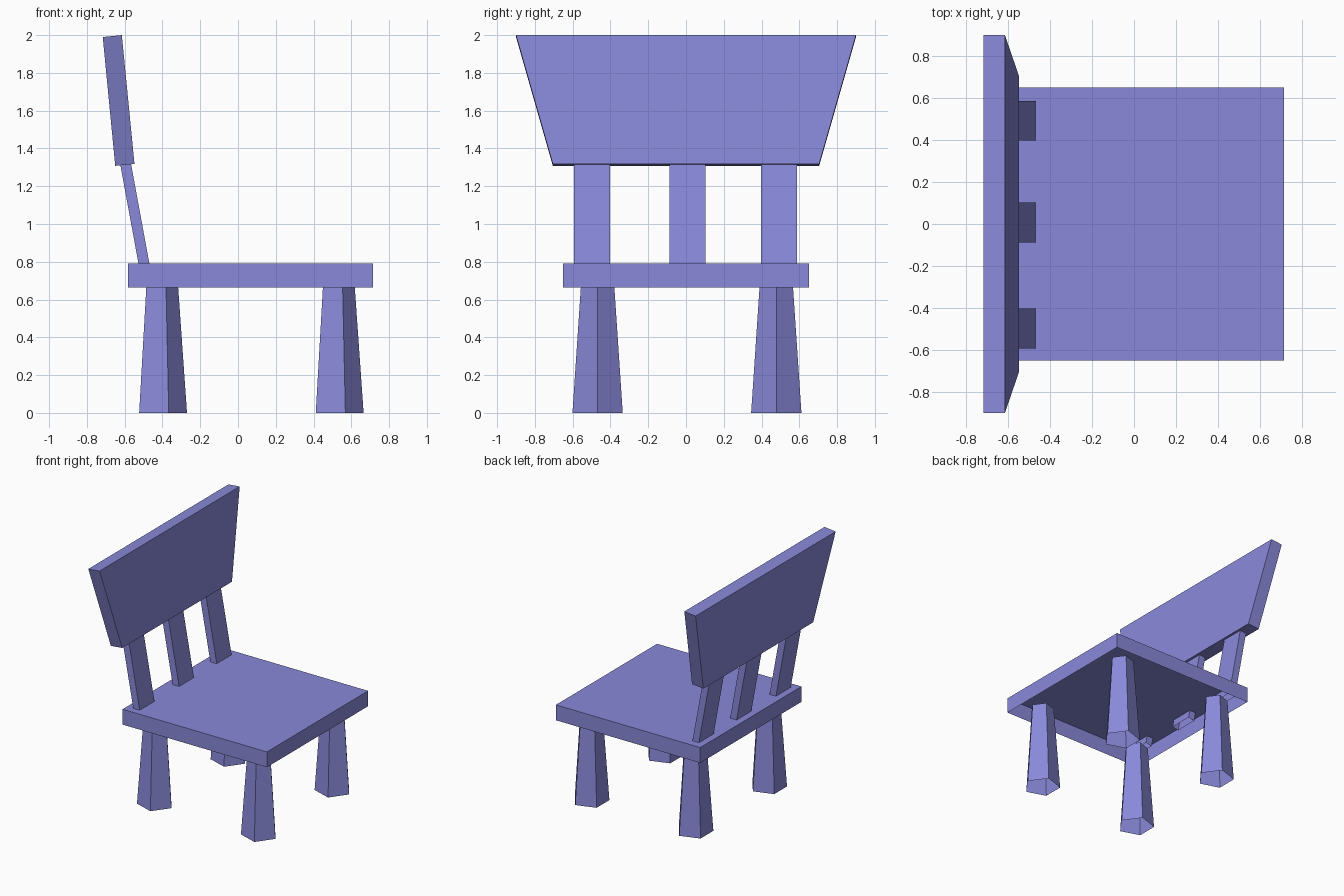
import bpy
from math import cos, sin, tau

if "Cube" in bpy.data.objects:
    bpy.data.objects.remove(bpy.data.objects["Cube"])

paint = bpy.data.materials.new("blue_paint")
paint.diffuse_color = (0.25, 0.25, 0.7, 1)
paint.use_nodes = True
paint.node_tree.nodes["Principled BSDF"].inputs["Base Color"].default_value = paint.diffuse_color


def loft(name, bottom, top, cap_bottom=False, cap_top=False):
    """Join two matching rings of points with side walls and optional caps."""
    n = len(bottom)
    faces = [(i, (i + 1) % n, n + (i + 1) % n, n + i) for i in range(n)]
    if cap_bottom:
        faces.append(tuple(reversed(range(n))))
    if cap_top:
        faces.append(tuple(range(n, 2 * n)))
    mesh = bpy.data.meshes.new(name)
    mesh.from_pydata(bottom + top, [], faces)
    mesh.materials.append(paint)
    obj = bpy.data.objects.new(name, mesh)
    bpy.context.collection.objects.link(obj)
    return obj


def rect(x0, x1, y0, y1, z0, z1=None):
    """Counter-clockwise rectangle; z0 on the x0 edge, z1 on the x1 edge."""
    z1 = z0 if z1 is None else z1
    return [(x0, y0, z0), (x1, y0, z1), (x1, y1, z1), (x0, y1, z0)]


def pentagon(cx, cy, r, z):
    return [(cx + r * cos(tau * i / 5), cy + r * sin(tau * i / 5), z) for i in range(5)]


# Seat: a shallow shell, open underneath
loft("seat", rect(-0.583, 0.715, -0.65, 0.65, 0.665),
     rect(-0.583, 0.715, -0.65, 0.65, 0.79), cap_top=True)

# Tapered five-sided legs, open at the ends
for end, x in (("front", 0.525), ("rear", -0.41)):
    for side, y in (("right", -0.468), ("left", 0.478)):
        loft(f"{end}_{side}_leg", pentagon(x, y, 0.14, 0), pentagon(x, y, 0.0915, 0.69))

# Leaning slats, running from inside the seat up into the backrest
for label, y in (("right", -0.498), ("middle", 0.008), ("left", 0.492)):
    loft(f"{label}_slat", rect(-0.513, -0.457, y - 0.095, y + 0.095, 0.715, 0.725),
         rect(-0.628, -0.572, y - 0.095, y + 0.095, 1.34, 1.35))

# Backrest: tilted slab that widens upward
loft("backrest", rect(-0.65, -0.548, -0.705, 0.705, 1.308, 1.318),
     rect(-0.716, -0.615, -0.9, 0.9, 1.99, 2.0), cap_bottom=True, cap_top=True)
